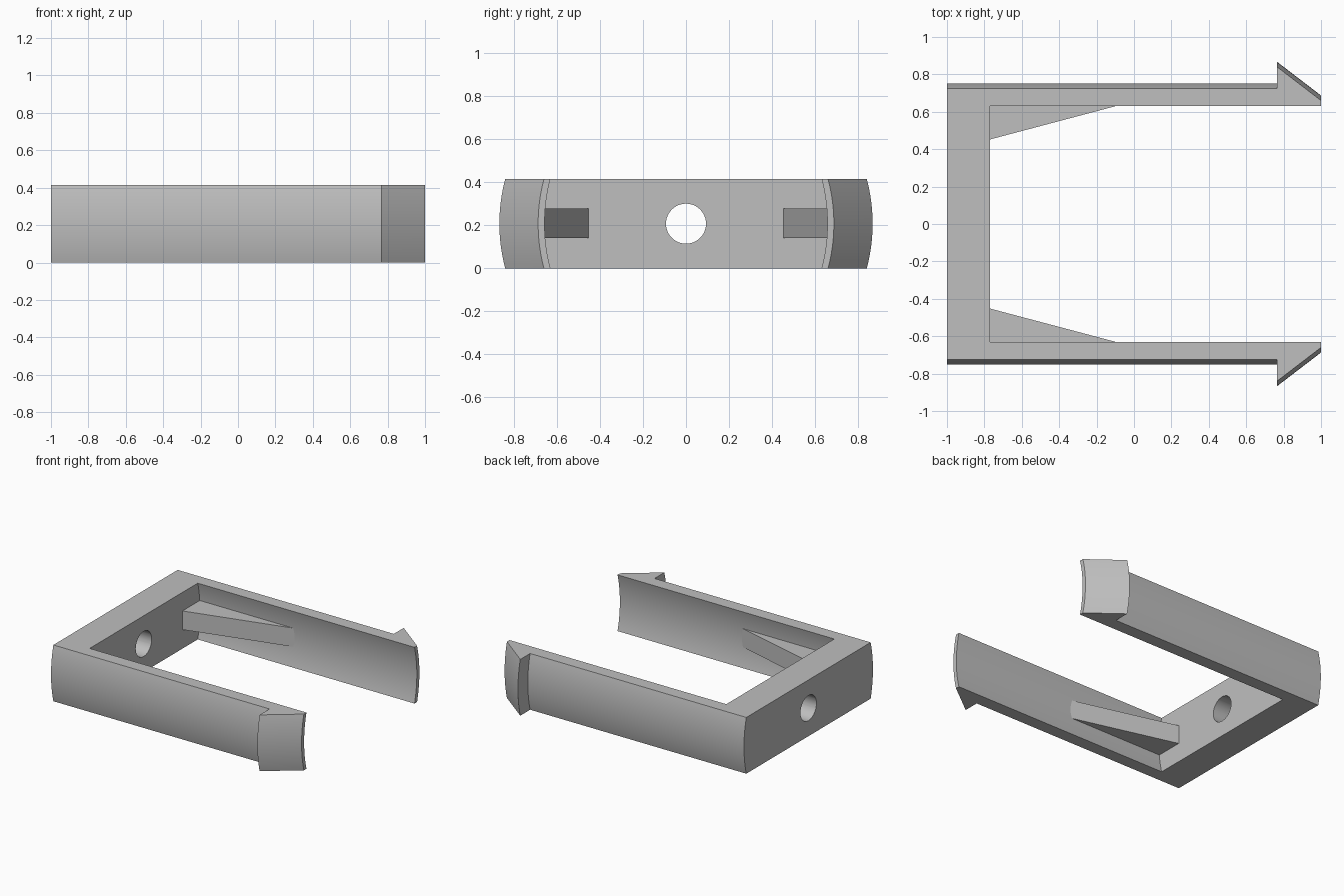
import bpy
import bmesh
from math import sqrt, radians

cube = bpy.data.objects.get("Cube")
if cube:
    bpy.data.objects.remove(cube, do_unlink=True)

HEIGHT = 0.415
MID = HEIGHT / 2
SAG = 0.027                                   # outward bow of the arms
RADIUS = (MID ** 2 + SAG ** 2) / (2 * SAG)
LEVELS = 24

grey = bpy.data.materials.new("plain grey")
grey.use_nodes = True
COLOUR = (0.52, 0.52, 0.52, 1)
grey.diffuse_color = COLOUR
grey.node_tree.nodes["Principled BSDF"].inputs["Base Color"].default_value = COLOUR


def bulge(z):
    return sqrt(RADIUS ** 2 - (z - MID) ** 2) - (RADIUS - SAG)


def loft(name, outline, heights, bow):
    """Stack a flat outline at several heights, bowing both sides outward."""
    bm = bmesh.new()
    rings = []
    for z in heights:
        push = bulge(z) if bow else 0
        rings.append([bm.verts.new((x, y + (push if y > 0 else -push), z))
                      for x, y in outline])
    n = len(outline)
    for low, high in zip(rings, rings[1:]):
        for i in range(n):
            j = (i + 1) % n
            bm.faces.new((low[i], low[j], high[j], high[i]))
    bm.faces.new(rings[0][::-1])
    bm.faces.new(rings[-1])
    bmesh.ops.recalc_face_normals(bm, faces=bm.faces)
    mesh = bpy.data.meshes.new(name)
    bm.to_mesh(mesh)
    bm.free()
    mesh.materials.append(grey)
    obj = bpy.data.objects.new(name, mesh)
    bpy.context.collection.objects.link(obj)
    return obj


def select_only(obj):
    bpy.ops.object.select_all(action='DESELECT')
    obj.select_set(True)
    bpy.context.view_layer.objects.active = obj


# U-shaped frame: back bar, two bowed arms and their barbed tips
half = [(-1, 0.725), (0.765, 0.725), (0.765, 0.84), (1, 0.66), (1, 0.63), (-0.77, 0.63)]
outline = half + [(x, -y) for x, y in reversed(half)]
frame = loft("clip_frame", outline, [HEIGHT * i / LEVELS for i in range(LEVELS + 1)], True)

# Round hole through the back bar
bpy.ops.mesh.primitive_cylinder_add(vertices=48, radius=0.093, depth=0.6,
                                    location=(-0.885, 0, MID), rotation=(0, radians(90), 0))
cutter = bpy.context.object
cutter.name = "hole_cutter"
cutter.hide_render = True
cutter.data.materials.append(grey)
cut = frame.modifiers.new("hole", 'BOOLEAN')
cut.operation = 'DIFFERENCE'
cut.solver = 'EXACT'
cut.object = cutter
select_only(frame)
bpy.ops.object.modifier_apply(modifier=cut.name)
bpy.data.objects.remove(cutter, do_unlink=True)
bpy.ops.object.shade_smooth_by_angle(angle=radians(25))

# Wedge ribs bracing the inner corners, sunk slightly into bar and arm
for side, label in ((1, "left"), (-1, "right")):
    wedge = [(-0.8, 0.68), (-0.77, 0.68), (0.09, 0.68), (-0.77, 0.452), (-0.8, 0.452)]
    loft(label + "_corner_rib", [(x, y * side) for x, y in wedge],
         [0.14, 0.278], False)
